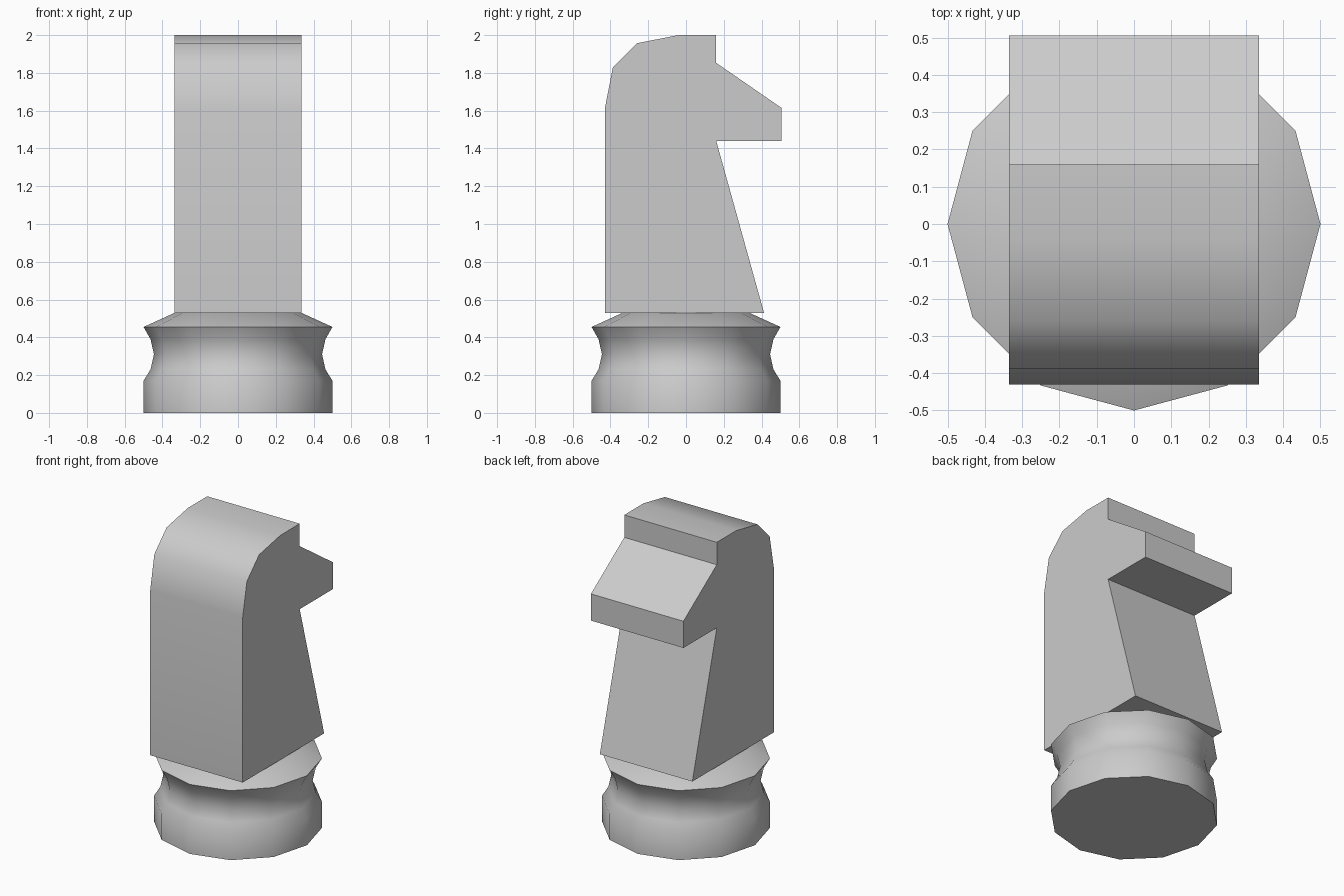
import bpy, math

if "Cube" in bpy.data.objects:
    bpy.data.objects.remove(bpy.data.objects["Cube"])


def make_object(name, verts, faces, angle=40):
    mesh = bpy.data.meshes.new(name)
    mesh.from_pydata(verts, [], faces)
    obj = bpy.data.objects.new(name, mesh)
    bpy.context.collection.objects.link(obj)
    bpy.ops.object.select_all(action='DESELECT')
    obj.select_set(True)
    bpy.context.view_layer.objects.active = obj
    bpy.ops.object.shade_smooth_by_angle(angle=math.radians(angle))
    return obj


def lathe(name, profile, sides):
    verts = [(r * math.cos(math.tau * i / sides), r * math.sin(math.tau * i / sides), z)
             for r, z in profile for i in range(sides)]
    faces = [(k * sides + i, k * sides + (i + 1) % sides,
              (k + 1) * sides + (i + 1) % sides, (k + 1) * sides + i)
             for k in range(len(profile) - 1) for i in range(sides)]
    faces.append(tuple(reversed(range(sides))))
    faces.append(tuple(range(len(verts) - sides, len(verts))))
    return make_object(name, verts, faces)


def extrude_profile(name, profile, half_width):
    n = len(profile)
    verts = [(x, y, z) for x in (-half_width, half_width) for y, z in profile]
    faces = [(i, (i + 1) % n, n + (i + 1) % n, n + i) for i in range(n)]
    faces += [tuple(reversed(range(n))), tuple(range(n, 2 * n))]
    return make_object(name, verts, faces)


# Turned twelve-sided base with a concave waist: (radius, height)
lathe("base", [(0.50, 0.0), (0.50, 0.17), (0.463, 0.23), (0.445, 0.31),
               (0.463, 0.39), (0.50, 0.455), (0.335, 0.53)], 12)

# Horse neck and head, side outline (y, z) counter-clockwise
extrude_profile("neck_and_head", [
    (-0.43, 0.53), (0.413, 0.53), (0.16, 1.44), (0.505, 1.44),
    (0.505, 1.615), (0.16, 1.853), (0.16, 2.0), (-0.04, 2.0),
    (-0.26, 1.957), (-0.387, 1.83), (-0.43, 1.61)], 0.335)
